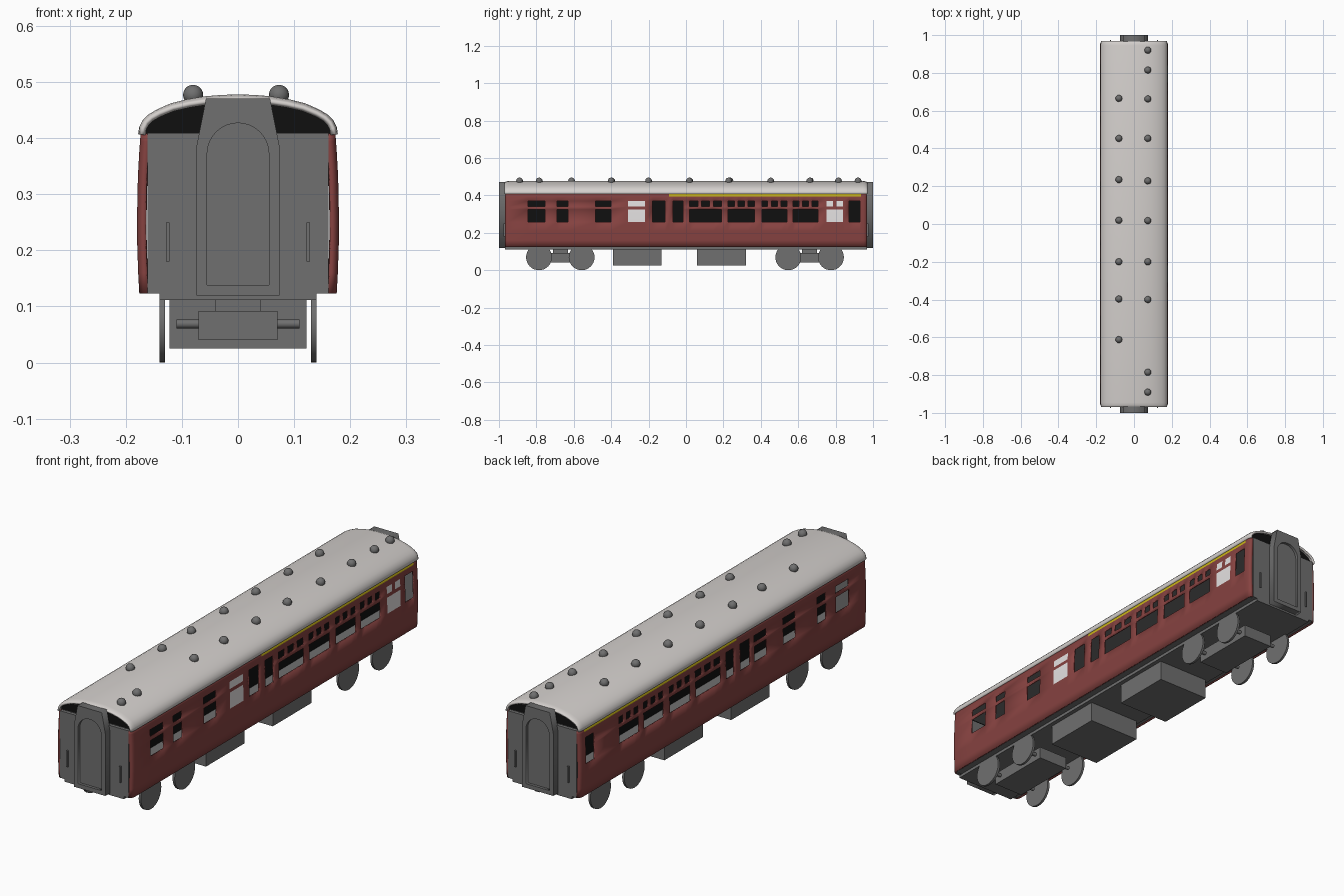
import bpy, bmesh, math

if "Cube" in bpy.data.objects:
    bpy.data.objects.remove(bpy.data.objects["Cube"])

def material(name, rgb):
    m = bpy.data.materials.new(name)
    m.diffuse_color = (*rgb, 1)
    m.use_nodes = True
    m.node_tree.nodes["Principled BSDF"].inputs["Base Color"].default_value = m.diffuse_color
    return m

RED = material("maroon", (0.24, 0.055, 0.052))
WHITE = material("roof off white", (0.66, 0.63, 0.61))
GREY = material("dark grey", (0.16, 0.16, 0.16))
BLACK = material("black", (0.005, 0.005, 0.005))
YELLOW = material("yellow", (0.60, 0.47, 0.01))
FROST = material("frosted glass", (0.78, 0.76, 0.76))

def finish(name, bm, mats):
    me = bpy.data.meshes.new(name)
    bm.to_mesh(me)
    bm.free()
    ob = bpy.data.objects.new(name, me)
    bpy.context.collection.objects.link(ob)
    for m in mats:
        me.materials.append(m)
    return ob

def smooth(ob, angle=35):
    bpy.ops.object.select_all(action='DESELECT')
    bpy.context.view_layer.objects.active = ob
    ob.select_set(True)
    bpy.ops.object.shade_smooth_by_angle(angle=math.radians(angle))

def box(name, x, y, z, mat):
    """Box from (min, max) ranges."""
    bm = bmesh.new()
    bmesh.ops.create_cube(bm, size=1)
    for v in bm.verts:
        for i, (a, b) in enumerate((x, y, z)):
            v.co[i] = a if v.co[i] < 0 else b
    return finish(name, bm, [mat])

def cylinder_x(name, x0, x1, y, z, r, mat, n=32):
    """Cylinder lying along x."""
    bm = bmesh.new()
    bmesh.ops.create_cone(bm, cap_ends=True, segments=n, radius1=r, radius2=r, depth=x1 - x0)
    for v in bm.verts:
        v.co = ((x0 + x1) / 2 + v.co.z, y + v.co.y, z + v.co.x)
    bmesh.ops.recalc_face_normals(bm, faces=bm.faces)
    ob = finish(name, bm, [mat])
    smooth(ob)
    return ob

def solidify(ob, t):
    mod = ob.modifiers.new("thickness", 'SOLIDIFY')
    mod.thickness, mod.offset = t, -1

# Side walls: a grid whose window cells are left open
Z0, Z1, Z2, Z3 = 0.257, 0.325, 0.34, 0.37
COLUMNS = {"bar": 1, "group": 3, "frost": 1, "frost_pair": 2}
shared = [("bar", -.845, -.755), ("bar", -.69, -.63), ("bar", -.485, -.40),
          ("full", -.178, -.112), ("full", -.07, -.016), ("group", .02, .19),
          ("group", .225, .365), ("group", .405, .54), ("group", .572, .705),
          ("full", .872, .93)]
right = shared + [("frost", -.31, -.22), ("frost_pair", .75, .84)]
left = shared + [("bar", -.29, -.205)]

def panes(windows):
    out = []
    for kind, a, b in windows:
        frost = kind.startswith("frost")
        if kind == "full":
            out.append((a, b, Z0, Z3, frost))
            continue
        out.append((a, b, Z0, Z1, frost))
        n, gap = COLUMNS[kind], 0.02
        w = (b - a - gap * (n - 1)) / n
        for i in range(n):
            s = a + i * (w + gap)
            out.append((s, s + w, Z2, Z3, frost))
    return out

def wall_x(y, z):
    x = 0.18 - 0.005 * ((z - 0.25) / 0.14) ** 2
    t = max(0, abs(y) - 0.95) / 0.018          # rounded corner at each end
    return x - 0.015 * (1 - math.sqrt(max(0, 1 - t * t)))

def wall(name, side, windows):
    ps = panes(windows)
    ys = {-.968, -.965, -.96, -.95, -.09, .935, .95, .96, .965, .968}
    for p in ps:
        ys |= {round(p[0], 4), round(p[1], 4)}
    ys = sorted(ys)
    zs = [0.123, 0.16, 0.21, Z0, Z1, Z2, Z3, 0.394, 0.408]
    bm = bmesh.new()
    grid = [[bm.verts.new((side * wall_x(y, z), y, z)) for z in zs] for y in ys]
    for i in range(len(ys) - 1):
        for j in range(len(zs) - 1):
            y, z = (ys[i] + ys[i + 1]) / 2, (zs[j] + zs[j + 1]) / 2
            hit = [p for p in ps if p[0] < y < p[1] and p[2] < z < p[3]]
            if hit and not hit[0][4]:
                continue
            q = [grid[i][j], grid[i + 1][j], grid[i + 1][j + 1], grid[i][j + 1]]
            f = bm.faces.new(q if side > 0 else q[::-1])
            if hit:
                f.material_index = 1
            elif z > 0.394 and -.09 < y < .935:
                f.material_index = 2
    for v in [v for v in bm.verts if not v.link_faces]:
        bm.verts.remove(v)
    ob = finish(name, bm, [RED, FROST, YELLOW])
    smooth(ob)
    solidify(ob, 0.006)

wall("right_wall", 1, right)
wall("left_wall", -1, left)

# Roof: half profile mirrored and lofted along the coach
half = [(.178, .407), (.176, .42), (.17, .432), (.16, .442), (.145, .451), (.12, .462),
        (.09, .4695), (.06, .4745), (.03, .477)]
profile = [(-x, z) for x, z in half] + [(0, .478)] + half[::-1]
bm = bmesh.new()
rows = []
for y, s, drop in ((-.97, .97, .009), (-.965, .985, .005), (-.957, .994, .002), (-.945, 1, 0),
                   (.945, 1, 0), (.957, .994, .002), (.965, .985, .005), (.97, .97, .009)):
    rows.append([bm.verts.new((x * s, y, z - drop * (z - .407) / .071)) for x, z in profile])
for r0, r1 in zip(rows, rows[1:]):
    for i in range(len(profile) - 1):
        bm.faces.new((r0[i], r0[i + 1], r1[i + 1], r1[i]))
roof = finish("roof", bm, [WHITE])
smooth(roof, 40)
solidify(roof, 0.009)

# Interior: floor, ceiling and corridor partition
box("floor", (-.168, .168), (-.96, .96), (.125, .15), GREY)
box("underframe", (-.14, .14), (-.962, .962), (.112, .125), GREY)
box("ceiling", (-.168, .168), (-.95, .95), (.404, .408), GREY)
box("corridor_partition", (-.003, .003), (-.95, .95), (.15, .404), BLACK)

# Coach ends, with gangway connections
outer = [(-.074, .12), (.074, .12), (.074, .385), (.057, .471), (-.057, .471), (-.074, .385)]
arch = [(-.055, .138), (.055, .138)] + [
    (.055 * math.cos(a), .372 + .055 * math.sin(a))
    for a in (math.pi * k / 16 for k in range(17))]
for s, end in ((-1, "front"), (1, "back")):
    def span(a, b):
        return tuple(sorted((s * a, s * b)))
    box(end + "_end_wall", (-.161, .161), span(.955, .969), (.123, .409), GREY)
    box(end + "_end_sill", (-.14, .14), span(.955, .969), (.112, .123), GREY)
    # dark panel under the roof hood
    bm = bmesh.new()
    bm.faces.new([bm.verts.new((x * .96, s * .95, z - .006)) for x, z in profile])
    finish(end + "_hood_panel", bm, [BLACK])
    # gangway frame with arched opening
    cu = bpy.data.curves.new(end + "_gangway", 'CURVE')
    cu.dimensions, cu.fill_mode, cu.extrude = '2D', 'BOTH', 0.0175
    for pts in (outer, arch):
        sp = cu.splines.new('POLY')
        sp.points.add(len(pts) - 1)
        for p, (x, z) in zip(sp.points, pts):
            p.co = (x, z, 0, 1)
        sp.use_cyclic_u = True
    cu.materials.append(GREY)
    ob = bpy.data.objects.new(end + "_gangway", cu)
    bpy.context.collection.objects.link(ob)
    ob.rotation_euler.x = math.pi / 2
    ob.location.y = s * .9825
    bpy.ops.object.select_all(action='DESELECT')
    bpy.context.view_layer.objects.active = ob
    ob.select_set(True)
    bpy.ops.object.convert(target='MESH')
    box(end + "_gangway_door", (-.06, .06), span(.966, .988), (.13, .43), GREY)
    for x in (-.125, .125):
        box(end + "_handrail", (x - .003, x + .003), span(.968, .975), (.18, .25), GREY)

# Bogies: frame, pivot, axles and wheels
for yc, end in ((-.672, "front"), (.661, "back")):
    box(end + "_bogie_frame", (-.07, .07), (yc - .145, yc + .145), (.04, .092), GREY)
    box(end + "_bogie_pivot", (-.04, .04), (yc - .04, yc + .04), (.09, .114), GREY)
    for y in (yc - .114, yc + .114):
        cylinder_x(end + "_axle", -.11, .11, y, .069, .008, GREY, 12)
        for x in (-.135, .135):
            cylinder_x(end + "_wheel", x - .005, x + .005, y, .069, .069, GREY)

# Underfloor equipment boxes
for a, b in ((-.39, -.13), (.06, .32)):
    box("equipment_box", (-.122, .122), (a, b), (.025, .114), GREY)

# Roof ventilators
vents = [(.073, y) for y in (.92, .815, .662, .453, .228, .018, -.2, -.4, -.785, -.89)]
vents += [(-.08, y) for y in (.665, .453, .235, .02, -.2, -.397, -.612)]
for x, y in vents:
    bm = bmesh.new()
    bmesh.ops.create_uvsphere(bm, u_segments=16, v_segments=10, radius=.018)
    bmesh.ops.translate(bm, vec=(x, y, .477), verts=bm.verts)
    smooth(finish("roof_vent", bm, [GREY]), 60)
